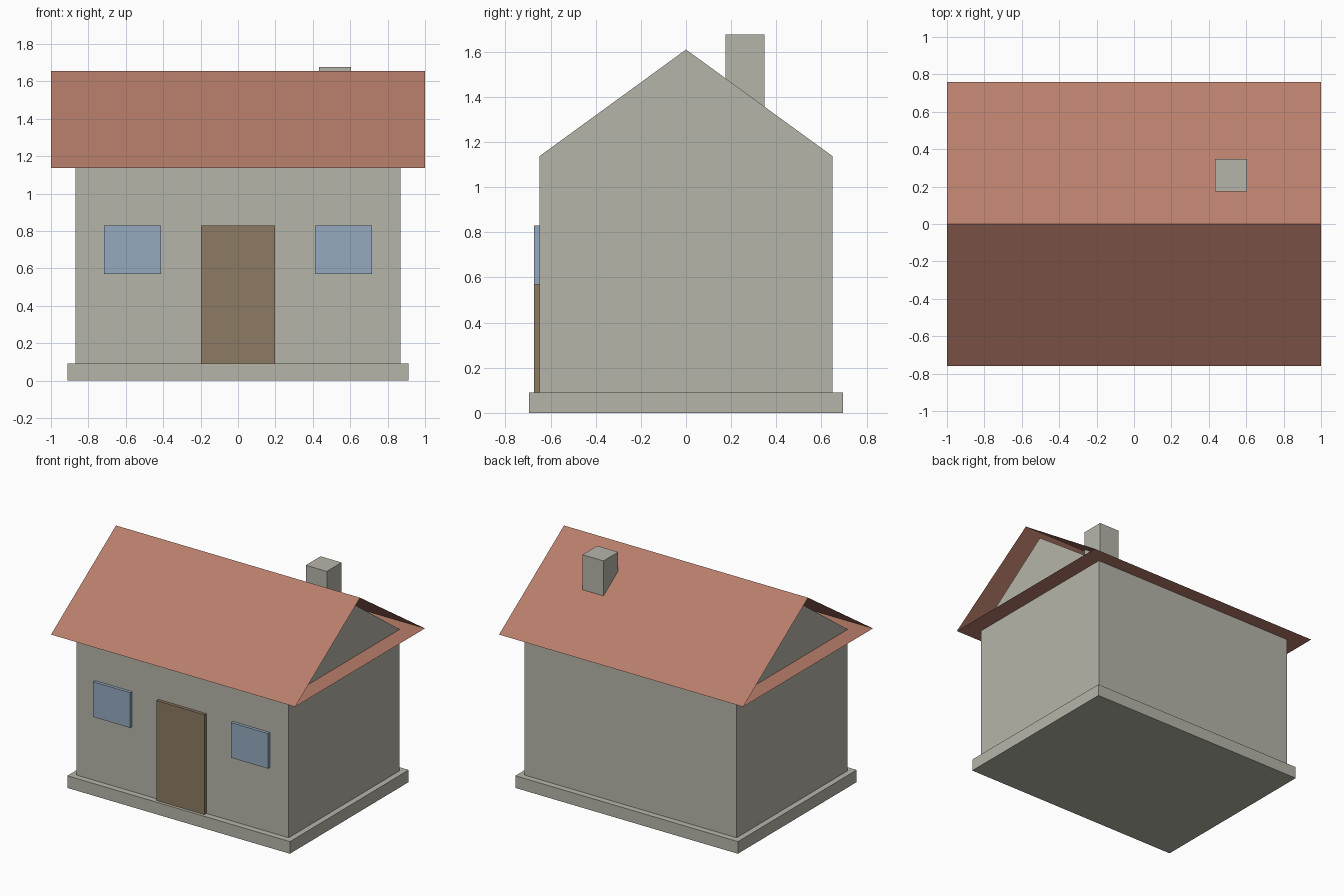
import bpy

cube = bpy.data.objects.get("Cube")
if cube:
    bpy.data.objects.remove(cube, do_unlink=True)


def material(name, r, g, b):
    m = bpy.data.materials.new(name)
    m.use_nodes = True
    m.diffuse_color = (r, g, b, 1)
    m.node_tree.nodes["Principled BSDF"].inputs["Base Color"].default_value = (r, g, b, 1)
    return m


stone = material("warm grey stone", 0.47, 0.46, 0.40)
tile = material("terracotta tile", 0.48, 0.21, 0.15)
wood = material("brown wood", 0.27, 0.195, 0.125)
glass = material("blue glass", 0.30, 0.40, 0.52)


def prism(name, profile, x0, x1, mat, capped=True):
    """Extrude a (y, z) profile, counter-clockwise seen from +x, along x."""
    n = len(profile)
    verts = [(x, y, z) for x in (x0, x1) for y, z in profile]
    faces = [(i, (i + 1) % n, n + (i + 1) % n, n + i) for i in range(n)]
    faces = [f[::-1] for f in faces]
    if capped:
        faces += [tuple(reversed(range(n))), tuple(range(n, 2 * n))]
    mesh = bpy.data.meshes.new(name)
    mesh.from_pydata(verts, [], faces)
    mesh.materials.append(mat)
    obj = bpy.data.objects.new(name, mesh)
    bpy.context.collection.objects.link(obj)
    return obj


def box(name, x0, x1, y0, y1, z0, z1, mat):
    return prism(name, [(y0, z0), (y1, z0), (y1, z1), (y0, z1)], x0, x1, mat)


FLOOR, EAVE, FRONT = 0.09, 1.137, -0.65

# Plinth and gabled walls
box("plinth", -0.912, 0.912, -0.695, 0.695, 0, FLOOR, stone)
prism("walls", [(FRONT, FLOOR), (-FRONT, FLOOR), (-FRONT, EAVE), (0, 1.61), (FRONT, EAVE)],
      -0.87, 0.87, stone)

# Thin roof shell with a flat soffit and open ends
prism("roof", [(-0.76, EAVE), (0.76, EAVE), (0, 1.655)], -1, 1, tile, capped=False)

# Chimney on the back slope
box("chimney", 0.433, 0.605, 0.175, 0.348, 1.3, 1.677, stone)

# Front door and the pair of windows
box("door", -0.197, 0.197, -0.673, FRONT, FLOOR, 0.83, wood)
for side, x in (("right", -0.565), ("left", 0.565)):
    box(side + "_window", x - 0.152, x + 0.152, -0.673, FRONT, 0.57, 0.83, glass)
